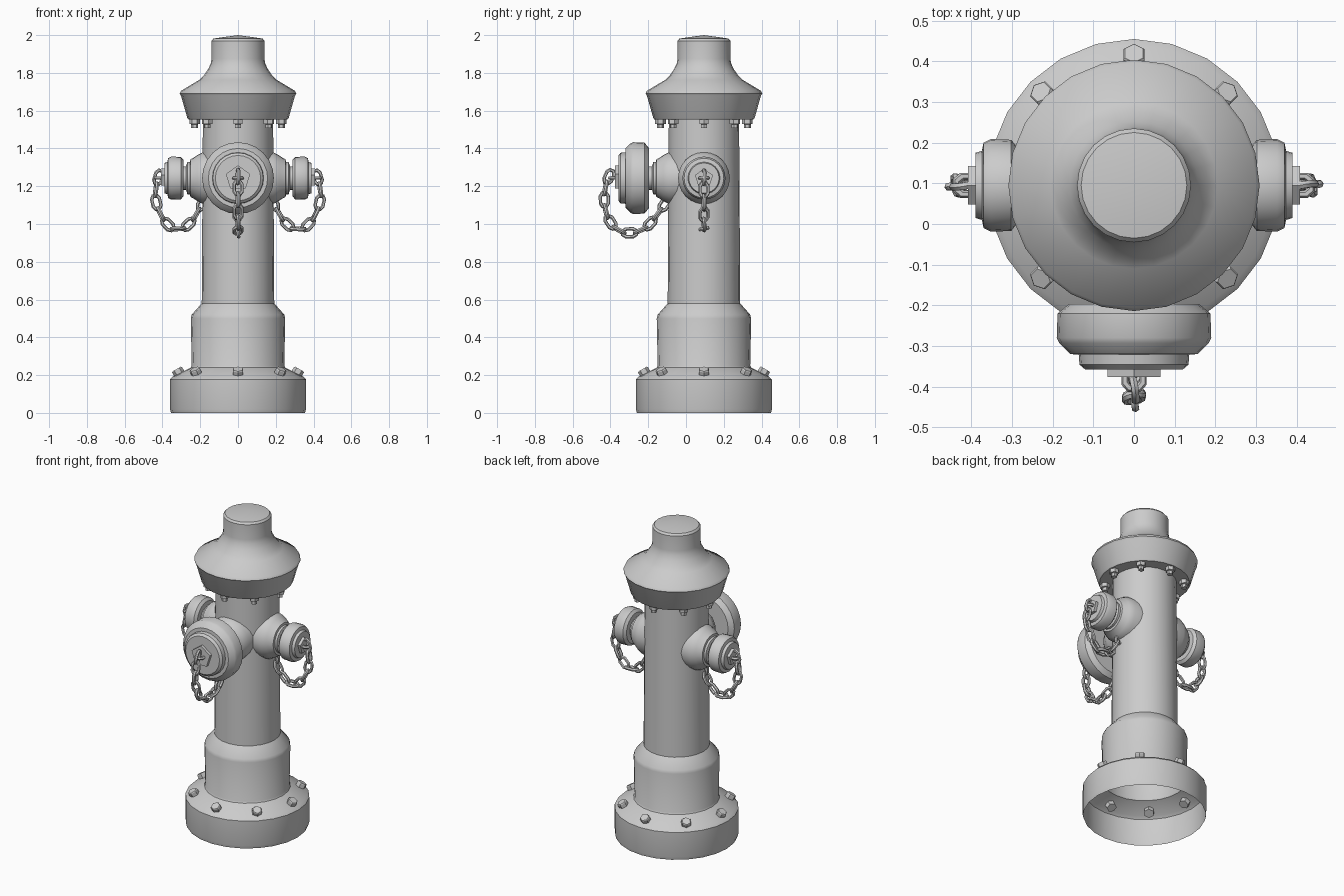
import bpy
from math import sin, cos, pi, radians, hypot
from mathutils import Matrix, Vector

if "Cube" in bpy.data.objects:
    bpy.data.objects.remove(bpy.data.objects["Cube"])

AXIS = Vector((0, 0.095, 0))      # vertical axis of the hydrant
OUT_Z = 1.243                     # height of the outlets


def make(name, verts, faces, mat=Matrix(), smooth=35):
    me = bpy.data.meshes.new(name)
    me.from_pydata([mat @ Vector(v) for v in verts], [], faces)
    ob = bpy.data.objects.new(name, me)
    bpy.context.collection.objects.link(ob)
    if smooth:
        bpy.ops.object.select_all(action='DESELECT')
        ob.select_set(True)
        bpy.context.view_layer.objects.active = ob
        bpy.ops.object.shade_smooth_by_angle(angle=radians(smooth))
    return ob


def lathe(name, profile, n, mat=Matrix(), smooth=35):
    """Revolve (radius, height) points about local z; radius 0 closes to a point."""
    verts, rings, faces = [], [], []
    for r, h in profile:
        k = 1 if r == 0 else n
        rings.append([len(verts) + i % k for i in range(n)])
        verts += [(r * cos(2 * pi * i / n), r * sin(2 * pi * i / n), h) for i in range(k)]
    for a, b in zip(rings, rings[1:]):
        for i in range(n):
            j = (i + 1) % n
            faces.append(list(dict.fromkeys((a[i], a[j], b[j], b[i]))))
    return make(name, verts, faces, mat, smooth)


def link(name, mat, half_len=0.036, half_wid=0.021, wire=0.010):
    """Chain link: six-sided wire along a stretched octagonal loop, long axis local x."""
    path = [(1, .5), (.5, 1), (-.5, 1), (-1, .5), (-1, -.5), (-.5, -1), (.5, -1), (1, -.5)]
    verts, faces, m = [], [], 6
    for x, y in path:
        c = Vector((x * half_len, y * half_wid, 0))
        out = Vector((x, y, 0)).normalized()
        for k in range(m):
            a = 2 * pi * k / m
            verts.append(c + out * wire * cos(a) + Vector((0, 0, wire * sin(a))))
    for i in range(8):
        for k in range(m):
            j, l = (i + 1) % 8, (k + 1) % m
            faces.append((i * m + k, i * m + l, j * m + l, j * m + k))
    return make(name, verts, faces, mat, 50)


def resample(pts, count):
    """Split a polyline into equal lengths."""
    seg = [hypot(b[0] - a[0], b[1] - a[1]) for a, b in zip(pts, pts[1:])]
    res = []
    for i in range(count + 1):
        d, k = sum(seg) * i / count, 0
        while k < len(seg) - 1 and d > seg[k]:
            d -= seg[k]
            k += 1
        res.append(Vector(pts[k]).lerp(Vector(pts[k + 1]), d / seg[k]))
    return res


centre = Matrix.Translation(AXIS)

# Barrel with flared, open base
lathe("barrel", [(.355, 0), (.36, .02), (.36, .177), (.345, .192), (.25, .24), (.245, .25),
                 (.25, .50), (.245, .52), (.192, .58), (.186, 1.56)], 24, centre)

# Bonnet
lathe("bonnet", [(.18, 1.555), (.262, 1.553), (.268, 1.56), (.302, 1.68), (.309, 1.69),
                 (.302, 1.705), (.205, 1.763), (.182, 1.785), (.158, 1.82), (.144, 1.85),
                 (.14, 1.875), (.14, 1.97), (.13, 1.982), (0, 2.0)], 24, centre)

# Bolts round the base and under the bonnet
for i in range(8):
    spin = centre @ Matrix.Rotation(i * pi / 4, 4, 'Z')
    tilt = spin @ Matrix.Translation((.31, 0, .206)) @ Matrix.Rotation(radians(30), 4, 'Y')
    lathe("base_bolt", [(0, -.03), (.03, -.03), (.03, .025), (.026, .03), (0, .03)], 6, tilt, 0)
    lathe("bonnet_bolt", [(0, 1.508), (.018, 1.508), (.018, 1.528), (.028, 1.53), (.028, 1.56)], 6,
          spin @ Matrix.Translation((.23, 0, 0)), 0)

# Outlets: neck, cap, nut and chain. Profiles are (radius, distance from axis).
NECK = [(.137, .10), (.137, .185), (.122, .215), (.105, .24), (.10, .252), (.086, .254),
        (.086, .268), (.062, .275), (.062, .31)]
SIDE_CAP = [(.05, .288), (.095, .288), (.112, .302), (.114, .352), (.105, .37), (.085, .374),
            (.08, .39), (0, .39)]
FRONT_CAP = [(.05, .292), (.16, .292), (.188, .315), (.19, .375), (.184, .388), (.157, .415),
             (.136, .416), (.134, .441), (.12, .453), (0, .453)]
SIDE_CHAIN = [(.41, 1.28), (.435, 1.2), (.442, 1.13), (.41, 1.04), (.36, .978), (.31, .96),
              (.25, 1.0), (.21, 1.07), (.17, 1.14)]
FRONT_CHAIN = [(.49, 1.28), (.525, 1.2), (.532, 1.12), (.51, 1.03), (.465, .965), (.40, .945),
               (.32, .965), (.26, 1.03), (.19, 1.13)]


def outlet(prefix, angle, cap, chain, nut_r, links):
    turn = centre @ Matrix.Rotation(angle, 4, 'Z')
    mat = turn @ Matrix.Translation((0, 0, OUT_Z)) @ Matrix.Rotation(pi / 2, 4, 'Y')
    lathe(prefix + "_neck", NECK, 24, mat)
    lathe(prefix + "_cap", cap, 24, mat)
    end = cap[-1][1]
    # five-sided nut, point up
    nut = mat @ Matrix.Rotation(pi, 4, 'Z')
    lathe(prefix + "_nut", [(nut_r, end - .01), (nut_r, end + .018), (0, end + .018)], 5, nut, 0)
    # flat eye that the chain hangs from
    link(prefix + "_chain_eye", turn @ Matrix.Translation((end + .02, 0, OUT_Z)),
         .026, .022, .010)
    # hanging links, alternating edge-on and face-on
    pts = resample(chain, links)
    for i, (a, b) in enumerate(zip(pts, pts[1:])):
        d = (b - a).normalized()
        x, y = Vector((d.x, 0, d.y)), Vector((0, 1, 0))
        frame = Matrix((x, y, x.cross(y))).transposed().to_4x4()
        mid = (a + b) / 2
        roll = Matrix.Rotation(radians(80) if i % 2 == 0 else radians(-10), 4, 'X')
        link(prefix + "_chain_link", turn @ Matrix.Translation((mid.x, 0, mid.y)) @ frame @ roll)


outlet("right_outlet", 0, SIDE_CAP, SIDE_CHAIN, .05, 9)
outlet("left_outlet", pi, SIDE_CAP, SIDE_CHAIN, .05, 9)
outlet("front_outlet", -pi / 2, FRONT_CAP, FRONT_CHAIN, .068, 11)
